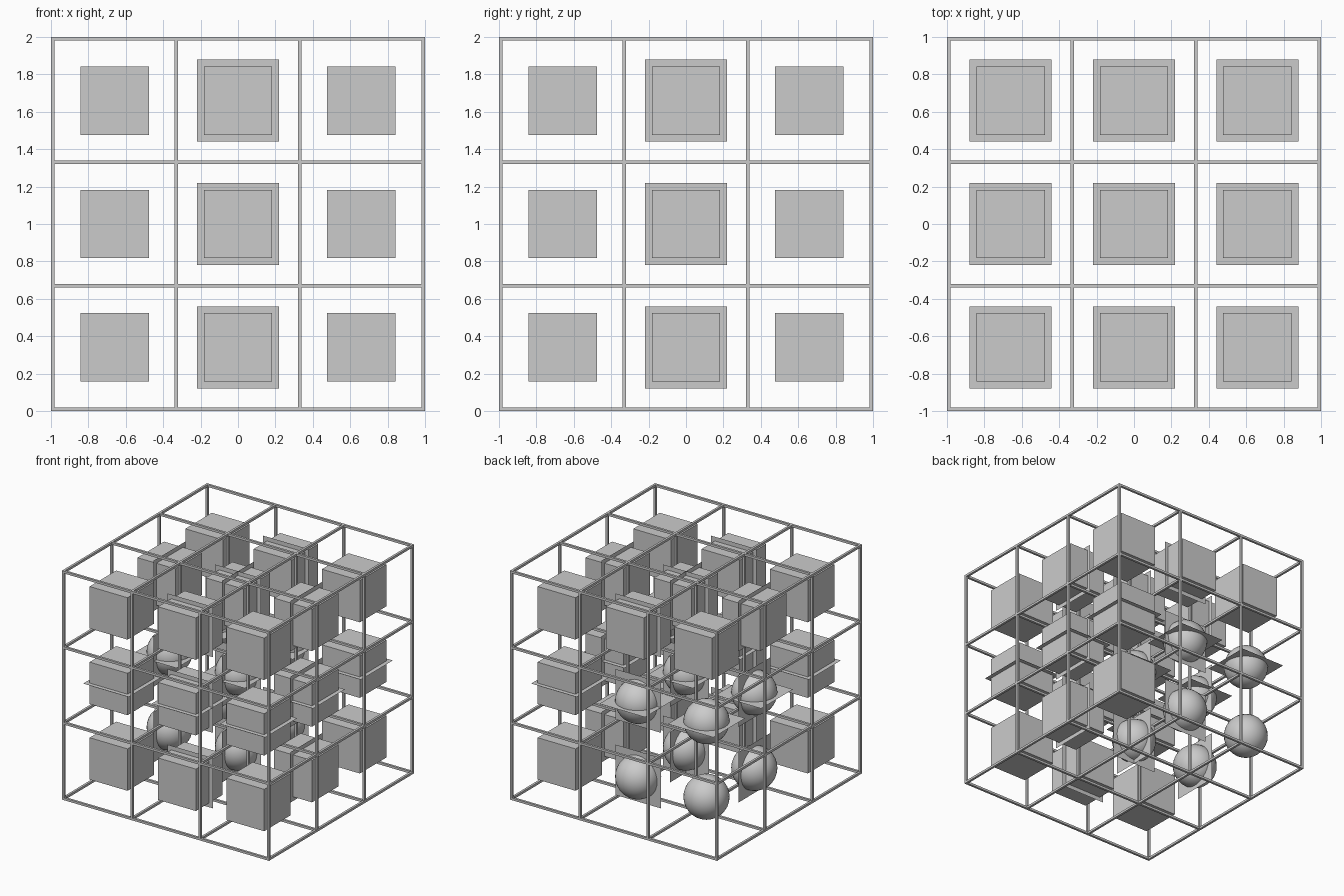
import bpy
from mathutils import Matrix, Vector
from math import radians

if "Cube" in bpy.data.objects:
    bpy.data.objects.remove(bpy.data.objects["Cube"])

PITCH, BAR = 0.66, 0.02      # cell spacing, frame bar thickness
SOLID, PLATE = 0.183, 0.22   # half sizes of the solids and the thin plates


def centre(i, j, k):
    return Vector((i * PITCH, j * PITCH, 1 + k * PITCH))


def bar(axis, a, b):
    """Frame bar running the full length of the cage along one axis."""
    loc = [0, 0, 0]
    others = [n for n in range(3) if n != axis]
    loc[others[0]], loc[others[1]] = a, b
    size = [BAR] * 3
    size[axis] = 2
    bpy.ops.mesh.primitive_cube_add(size=1, location=(loc[0], loc[1], loc[2] + 1))
    ob = bpy.context.object
    ob.name = "frame_bar_" + "xyz"[axis]
    ob.scale = size


def plate(axis, loc):
    """Zero-thickness square plate facing along one axis."""
    rot = [(0, radians(90), 0), (radians(90), 0, 0), (0, 0, 0)][axis]
    bpy.ops.mesh.primitive_plane_add(size=2 * PLATE, location=loc, rotation=rot)
    bpy.context.object.name = "plate_" + "xyz"[axis]


# Cage: lattice of square bars
lines = [(n - 1.5) * PITCH for n in range(4)]
for axis in range(3):
    for a in lines:
        for b in lines:
            bar(axis, a, b)

# Cells: a ball in the lower back left block, a cube elsewhere
for i in (-1, 0, 1):
    for j in (-1, 0, 1):
        for k in (-1, 0, 1):
            c = centre(i, j, k)
            if i <= 0 and j >= 0 and k <= 0:
                bpy.ops.mesh.primitive_uv_sphere_add(
                    segments=32, ring_count=16, radius=SOLID, location=c)
                bpy.context.object.name = "ball"
                bpy.ops.object.shade_smooth()
            else:
                bpy.ops.mesh.primitive_cube_add(size=2 * SOLID, location=c)
                bpy.context.object.name = "cube"
            # Plates through the middle cells of each direction
            if j == 0:
                plate(0, c)
            if i == 0:
                plate(1, c)
            if k == 0:
                plate(2, c)
